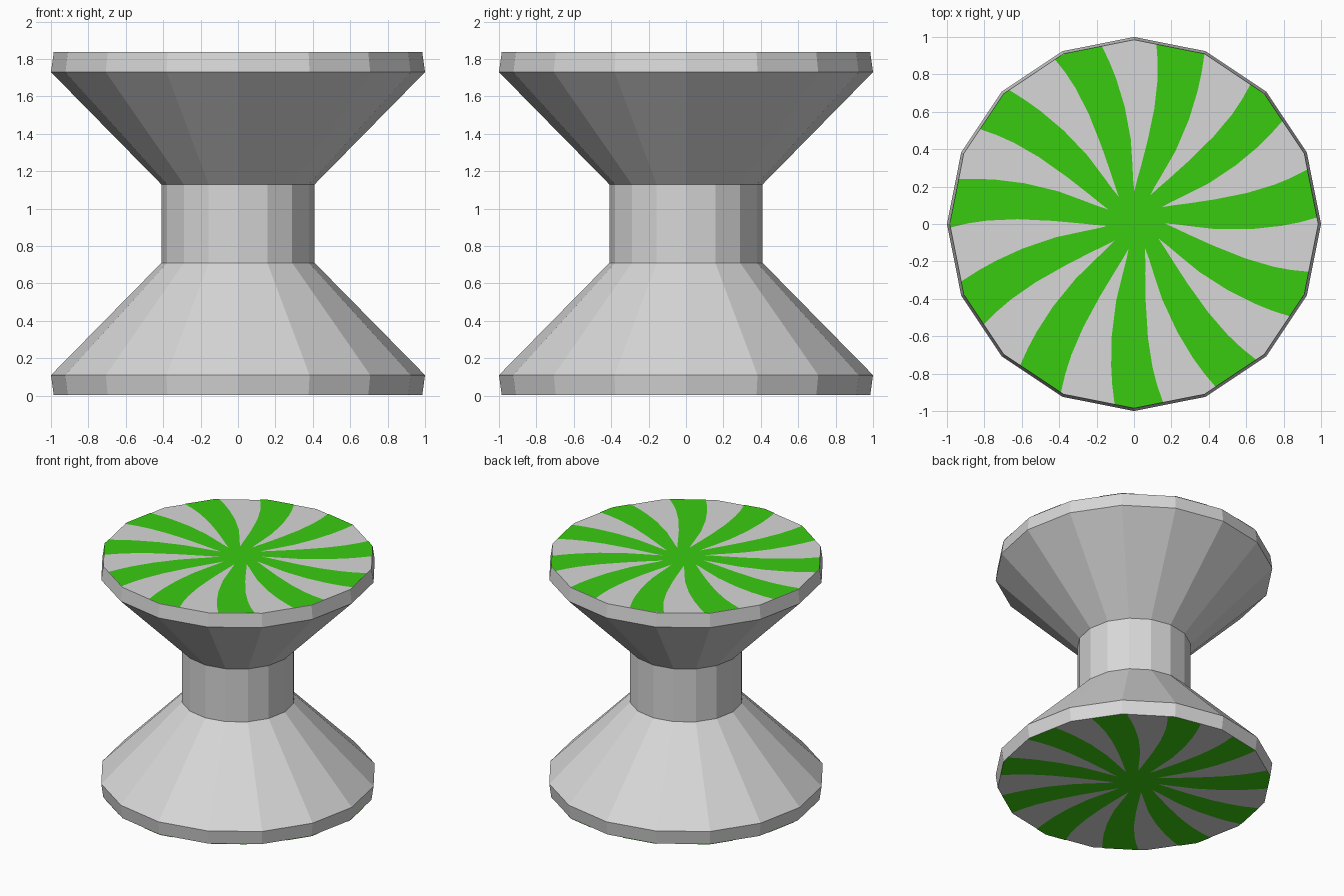
import bpy, bmesh, math

if "Cube" in bpy.data.objects:
    bpy.data.objects.remove(bpy.data.objects["Cube"])

SIDES, H, RIM = 16, 1.84, 0.985
LIFT = 0.003


def material(name, rgb):
    m = bpy.data.materials.new(name)
    m.diffuse_color = (*rgb, 1)
    m.use_nodes = True
    m.node_tree.nodes["Principled BSDF"].inputs["Base Color"].default_value = m.diffuse_color
    return m


grey = material("pale_grey", (0.68, 0.68, 0.68))
green = material("bright_green", (0.042, 0.60, 0.005))


def make_object(name, bm, mat):
    me = bpy.data.meshes.new(name)
    bm.to_mesh(me)
    bm.free()
    me.materials.append(mat)
    ob = bpy.data.objects.new(name, me)
    bpy.context.collection.objects.link(ob)
    return ob


# spool body: revolved 16-sided profile with capped ends
profile = [(RIM, LIFT), (1.0, 0.11), (0.41, 0.71),
           (0.41, 1.13), (1.0, 1.73), (RIM, H - LIFT)]
bm = bmesh.new()
rings = [[bm.verts.new((r * math.cos(math.tau * i / SIDES),
                        r * math.sin(math.tau * i / SIDES), z))
          for i in range(SIDES)] for r, z in profile]
for a, b in zip(rings, rings[1:]):
    for i in range(SIDES):
        j = (i + 1) % SIDES
        bm.faces.new((a[i], a[j], b[j], b[i]))
bm.faces.new(rings[0][::-1])
bm.faces.new(rings[-1])
make_object("spool_body", bm, grey)

# swirl rows: radius fraction, centre drift and half width in degrees
STRIPES = 11
ROWS = [(1.0, 0, 7.7), (0.9, -1.4, 7.9), (0.8, -2.6, 8.2), (0.64, -4, 9.0),
        (0.45, -4.5, 10.5), (0.3, -3, 12), (0.22, -1, 13.7),
        (0.16, 1, 180 / STRIPES)]
ACROSS = 8


def rim_radius(deg):
    """Distance from the axis to the 16-sided rim."""
    step = 360 / SIDES
    return (RIM * math.cos(math.radians(step / 2))
            / math.cos(math.radians(deg % step - step / 2)))


def swirl_point(t, deg):
    r = t * rim_radius(deg)
    a = math.radians(deg)
    return (r * math.cos(a) + 0.01 * (1 - t),
            r * math.sin(a) + 0.022 * (1 - t))


def swirl(name, flip):
    bm = bmesh.new()

    def vert(p):
        # the lower swirl is the upper one turned over about y
        return bm.verts.new((-p[0], p[1], 0) if flip else (p[0], p[1], H))

    hub = vert(swirl_point(0, 0))
    for s in range(STRIPES):
        mid = 75.2 - s * 360 / STRIPES
        grid = [[vert(swirl_point(t, mid + drift + half * (2 * k / ACROSS - 1)))
                 for k in range(ACROSS + 1)] for t, drift, half in ROWS]
        for outer, inner in zip(grid, grid[1:]):
            for k in range(ACROSS):
                bm.faces.new((inner[k], outer[k], outer[k + 1], inner[k + 1]))
        for k in range(ACROSS):
            bm.faces.new((hub, grid[-1][k], grid[-1][k + 1]))
    make_object(name, bm, green)


# painted swirls on both ends
swirl("top_swirl", False)
swirl("bottom_swirl", True)
